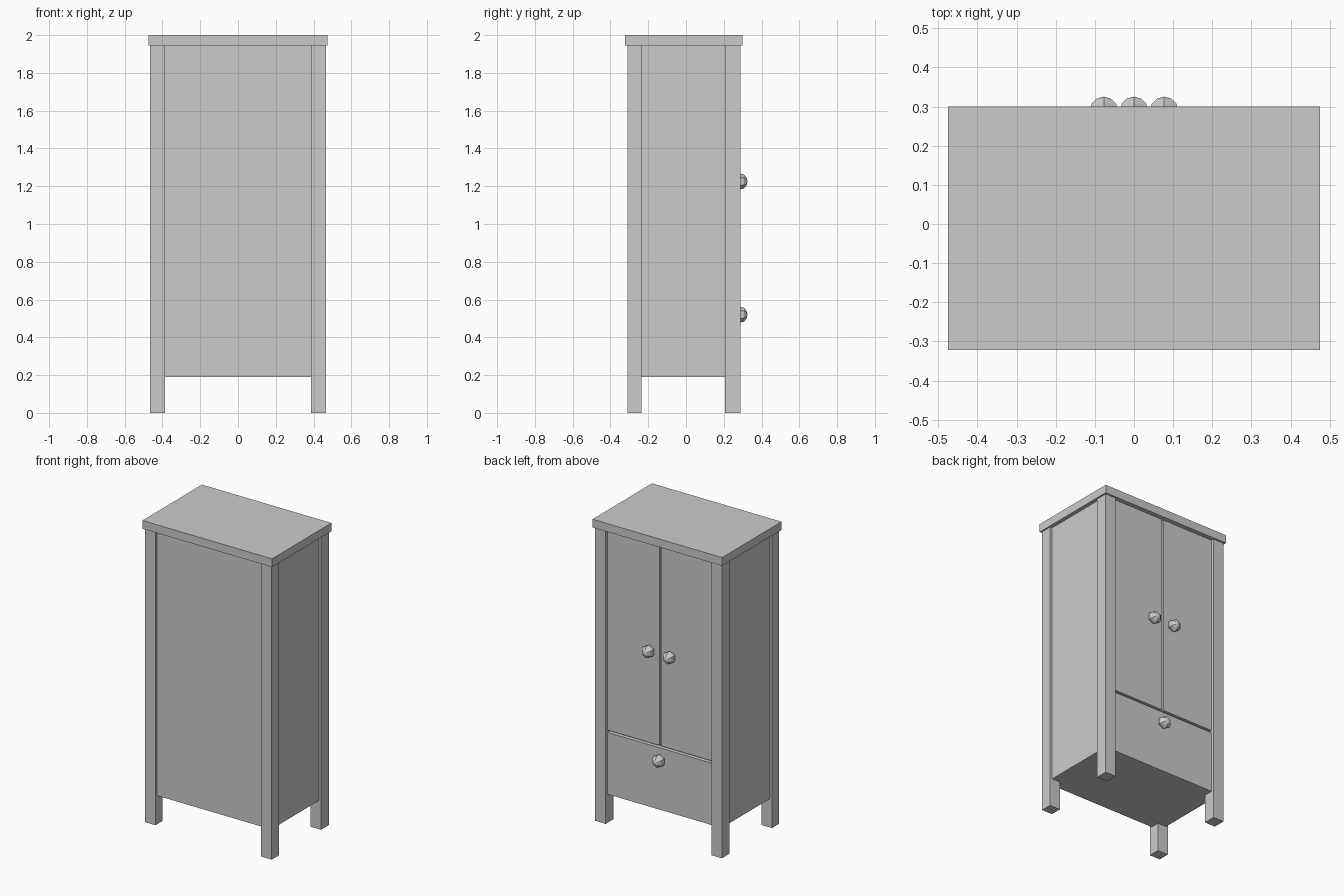
import bpy, bmesh
from math import radians
from mathutils import Matrix

if "Cube" in bpy.data.objects:
    bpy.data.objects.remove(bpy.data.objects["Cube"])


def finish(name, bm):
    mesh = bpy.data.meshes.new(name)
    bm.to_mesh(mesh)
    bm.free()
    obj = bpy.data.objects.new(name, mesh)
    bpy.context.collection.objects.link(obj)
    return obj


def box(name, x, y, z):
    """Box from (min, max) pairs on each axis."""
    size = [b - a for a, b in (x, y, z)]
    mid = [(a + b) / 2 for a, b in (x, y, z)]
    bm = bmesh.new()
    bmesh.ops.create_cube(bm, size=1, matrix=Matrix.Translation(mid) @ Matrix.Diagonal((*size, 1)))
    return finish(name, bm)


def knob(name, x, z):
    """Six-sided, slightly flattened ball with its axis along y."""
    bm = bmesh.new()
    m = (Matrix.Translation((x, 0.289, z)) @ Matrix.Diagonal((1, 0.87, 1, 1))
         @ Matrix.Rotation(radians(-90), 4, 'X'))
    bmesh.ops.create_uvsphere(bm, u_segments=6, v_segments=6, radius=0.042, matrix=m)
    return finish(name, bm)


BOTTOM, TOP = 0.19, 1.945
INNER, OUTER = 0.387, 0.465
DOOR_Y = (0.245, 0.27)
GAP = 0.006

# Overhanging top board
box("top_board", (-0.475, 0.475), (-0.322, 0.30), (TOP, 2.0))

# Cabinet body, recessed behind the corner posts
box("cabinet_body", (-0.45, 0.45), (-0.295, DOOR_Y[0]), (BOTTOM, TOP))

# Drawer front
box("drawer_front", (-INNER, INNER), DOOR_Y, (BOTTOM, 0.60))
knob("drawer_knob", 0, 0.52)

for side, s in (("left", -1), ("right", 1)):
    def span(a, b):
        return tuple(sorted((s * a, s * b)))

    # Full-height corner posts
    box(f"{side}_rear_post", span(INNER, OUTER), (-0.311, -0.236), (0, TOP))
    box(f"{side}_door_post", span(INNER, OUTER), (0.207, 0.288), (0, TOP))
    # Door and its knob
    box(f"{side}_door", span(GAP, INNER), DOOR_Y, (0.615, TOP))
    knob(f"{side}_door_knob", s * 0.077, 1.225)
